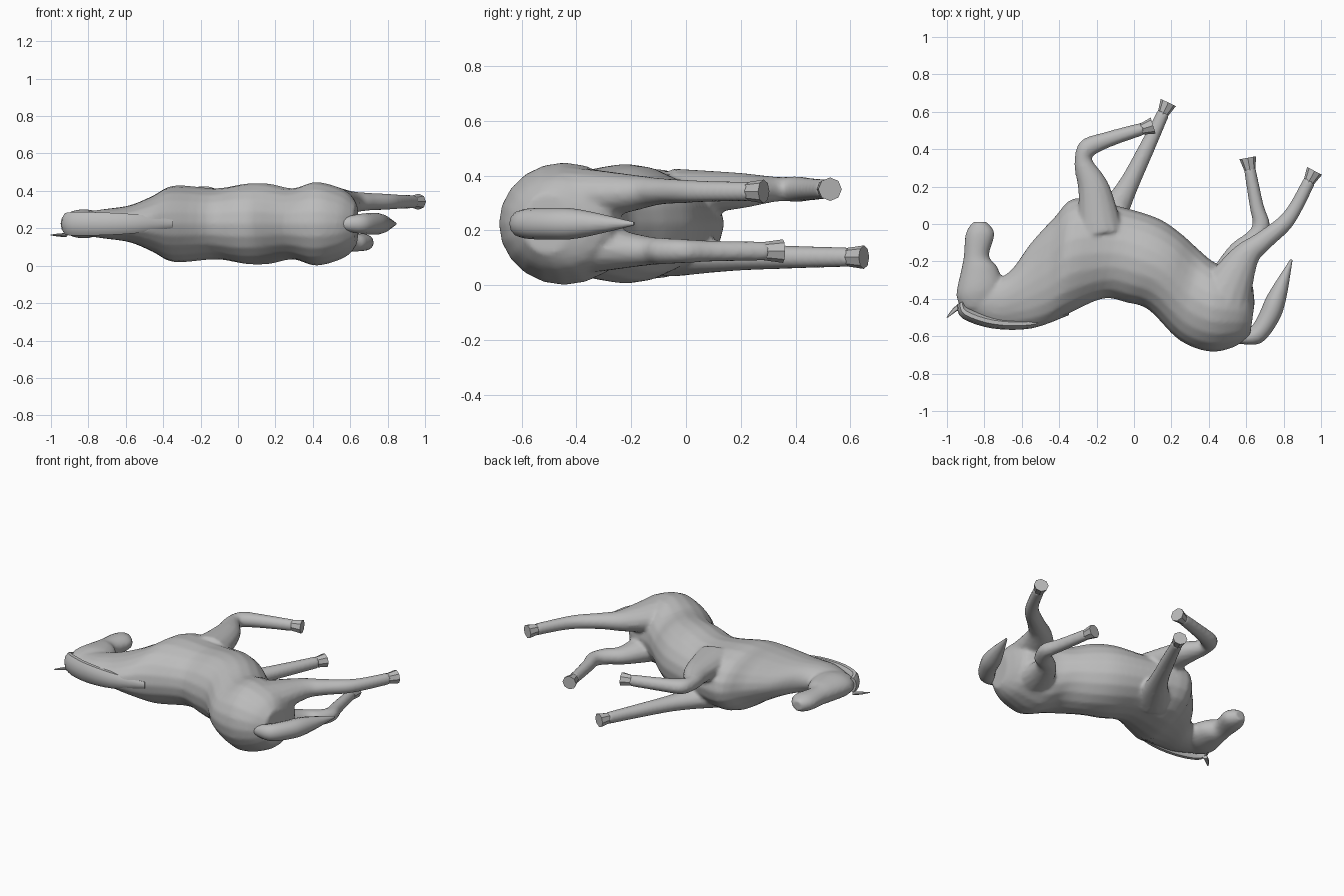
import bpy, bmesh, math
from mathutils import Vector

if "Cube" in bpy.data.objects:
    bpy.data.objects.remove(bpy.data.objects["Cube"])

MID = 0.224  # height of the symmetry plane of the lying animal
grey = bpy.data.materials.new("grey")
grey.diffuse_color = (0.5, 0.5, 0.5, 1)
grey.use_nodes = True
grey.node_tree.nodes["Principled BSDF"].inputs["Base Color"].default_value = grey.diffuse_color


def smooth_rows(rows, steps):
    """Catmull-Rom interpolation of the stations along a limb or trunk."""
    rows = [Vector(r) for r in rows]
    out = []
    for i in range(len(rows) - 1):
        a, b, c, d = (rows[max(0, min(len(rows) - 1, i + k))] for k in (-1, 0, 1, 2))
        for s in range(steps):
            t = s / steps
            out.append(b + 0.5 * t * ((c - a) + t * ((2 * a - 5 * b + 4 * c - d)
                       + t * (3 * (b - c) + d - a))))
    return out + [rows[-1]]


def add_loft(bm, rows, sides=20, steps=4):
    """Rows: one edge x, y, opposite edge x, y, half thickness, height offset."""
    rings = []
    for ax, ay, bx, by, h, z in smooth_rows(rows, steps):
        c = Vector(((ax + bx) / 2, (ay + by) / 2, MID + z))
        u = Vector(((bx - ax) / 2, (by - ay) / 2, 0))
        rings.append([bm.verts.new(c + u * math.cos(t) + Vector((0, 0, h * math.sin(t))))
                      for t in (2 * math.pi * k / sides for k in range(sides))])
    faces = [bm.faces.new(rings[0][::-1]), bm.faces.new(rings[-1])]
    for p, q in zip(rings, rings[1:]):
        for k in range(sides):
            n = (k + 1) % sides
            faces.append(bm.faces.new((p[k], p[n], q[n], q[k])))
    bmesh.ops.recalc_face_normals(bm, faces=faces)


def tube_rows(path, side=0, scale=0.6, extra=0.016):
    """Path points x, y, half width; thickness and sideways offset follow the width."""
    rows = []
    for i, (x, y, w) in enumerate(path):
        p, q = path[max(0, i - 1)], path[min(len(path) - 1, i + 1)]
        n = Vector((p[1] - q[1], q[0] - p[0])).normalized() * w
        h = w * scale + extra
        z = side * (1 - 2.7 * max(0, h - 0.05))
        rows.append((x - n.x, y - n.y, x + n.x, y + n.y, h, z))
    return rows


def make_object(name, bm, angle=35):
    me = bpy.data.meshes.new(name)
    bm.to_mesh(me)
    bm.free()
    me.materials.append(grey)
    ob = bpy.data.objects.new(name, me)
    bpy.context.collection.objects.link(ob)
    bpy.ops.object.select_all(action='DESELECT')
    ob.select_set(True)
    bpy.context.view_layer.objects.active = ob
    bpy.ops.object.shade_smooth_by_angle(angle=math.radians(angle))
    return ob


def make_tube(name, path, sides, steps, **shape):
    bm = bmesh.new()
    add_loft(bm, tube_rows(path, **shape), sides, steps)
    return make_object(name, bm)


# Trunk and neck: back edge, belly edge, half thickness
trunk = [
    (0.62, -0.60, 0.645, -0.42, 0.11),
    (0.53, -0.66, 0.61, -0.27, 0.18),
    (0.40, -0.682, 0.44, -0.21, 0.224),
    (0.24, -0.62, 0.35, -0.14, 0.19),
    (0.08, -0.46, 0.25, -0.05, 0.215),
    (-0.04, -0.42, 0.13, 0.03, 0.215),
    (-0.17, -0.40, -0.06, 0.09, 0.19),
    (-0.37, -0.49, -0.31, 0.14, 0.205),
    (-0.48, -0.54, -0.43, 0.03, 0.15),
    (-0.60, -0.555, -0.55, -0.10, 0.10),
    (-0.75, -0.545, -0.66, -0.25, 0.08),
    (-0.93, -0.45, -0.78, -0.32, 0.06),
]
# Head from poll to muzzle
head = [
    (-0.92, -0.46, -0.72, -0.42, 0.06),
    (-0.95, -0.38, -0.70, -0.33, 0.078),
    (-0.925, -0.25, -0.73, -0.23, 0.07),
    (-0.91, -0.17, -0.775, -0.17, 0.058),
    (-0.90, -0.05, -0.745, -0.05, 0.055),
    (-0.86, 0.012, -0.79, 0.012, 0.035),
]
# Legs: x, y, half width, ending just above the hoof
bent_fore = [(-0.18, -0.05, 0.125), (-0.215, 0.19, 0.085), (-0.27, 0.33, 0.05),
             (-0.25, 0.405, 0.052), (-0.13, 0.455, 0.042), (0.05, 0.51, 0.034)]
straight_fore = [(-0.19, -0.06, 0.115), (-0.05, 0.17, 0.06),
                 (0.07, 0.41, 0.043), (0.16, 0.60, 0.034)]
straight_hind = [(0.47, -0.42, 0.16), (0.59, -0.18, 0.08), (0.685, -0.095, 0.055),
                 (0.80, 0.0, 0.045), (0.865, 0.09, 0.038), (0.94, 0.235, 0.034)]
bent_hind = [(0.47, -0.42, 0.15), (0.56, -0.16, 0.068), (0.64, -0.085, 0.055),
             (0.68, -0.005, 0.047), (0.655, 0.10, 0.038), (0.618, 0.30, 0.032)]
legs = {"bent_fore": (bent_fore, 0.126), "straight_fore": (straight_fore, -0.122),
        "straight_hind": (straight_hind, 0.118), "bent_hind": (bent_hind, -0.1)}

# One continuous skin fused from trunk, head and legs
bm = bmesh.new()
for part in (trunk, head):
    add_loft(bm, [row + (0,) for row in part])
for path, side in legs.values():
    add_loft(bm, tube_rows(path, side), 14, 5)
body = make_object("body", bm)
remesh = body.modifiers.new("fuse", 'REMESH')
remesh.mode = 'VOXEL'
remesh.voxel_size = 0.012
remesh.use_smooth_shade = True
relax = body.modifiers.new("relax", 'SMOOTH')
relax.factor = 0.5
relax.iterations = 3

# Flared, flat-ended hooves continuing the direction of each leg
for name, (path, side) in legs.items():
    end = Vector(path[-1][:2])
    along = (end - Vector(path[-2][:2])).normalized()
    top, tip = end - along * 0.015, end + along * 0.055
    make_tube(name + "_hoof", [(*top, 0.029), (*tip, 0.045)], 8, 1, side=side)

# Mane ridge along the crest of the neck
mane = [(-0.925, -0.42, 0.025), (-0.90, -0.475, 0.034), (-0.75, -0.525, 0.034),
        (-0.55, -0.53, 0.028), (-0.35, -0.475, 0.012)]
make_tube("mane", mane, 10, 4, scale=1.9, extra=0)

# Tail swinging away from the rump
tail = [(0.55, -0.61, 0.03), (0.65, -0.595, 0.05), (0.72, -0.50, 0.055),
        (0.765, -0.39, 0.05), (0.842, -0.19, 0.006)]
make_tube("tail", tail, 12, 4, scale=1.05, extra=0)

# Small pointed ear, set below the crest
ear = make_tube("ear", [(-0.92, -0.43, 0.015), (-0.96, -0.46, 0.012), (-1.0, -0.50, 0.003)],
                8, 2, scale=0.7, extra=0)
ear.location.z = -0.06
